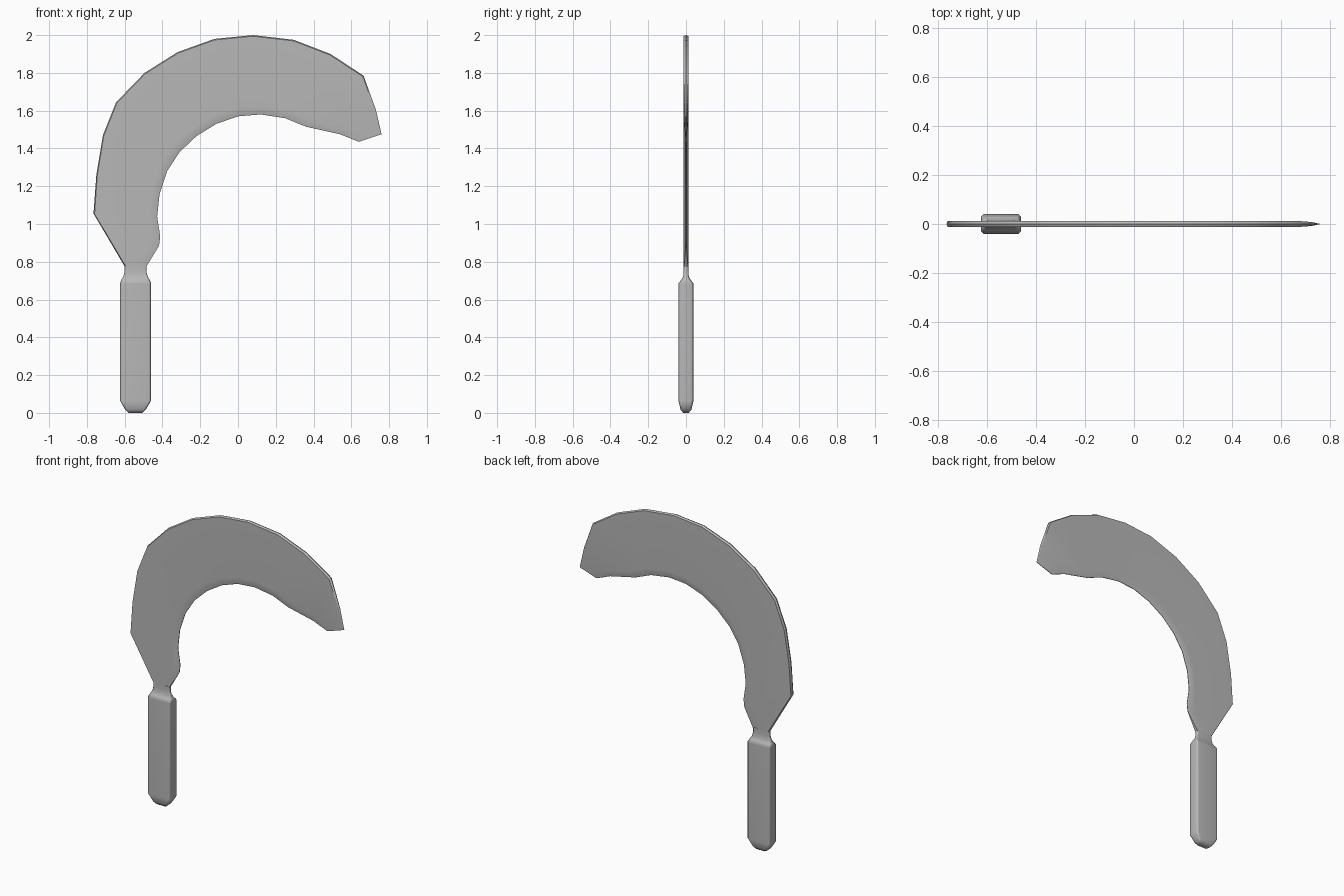
import bpy
from mathutils import Vector

if "Cube" in bpy.data.objects:
    bpy.data.objects.remove(bpy.data.objects["Cube"])

# Dark grey finish
GREY = bpy.data.materials.new("dark_grey")
GREY.diffuse_color = (.48, .48, .48, 1)
GREY.use_nodes = True
GREY.node_tree.nodes["Principled BSDF"].inputs["Base Color"].default_value = GREY.diffuse_color


def loft(name, rings, angle):
    """Skin a list of equal-length closed rings, capping both ends."""
    n = len(rings[0])
    verts = [p for r in rings for p in r]
    faces = [tuple(reversed(range(n))),
             tuple(range((len(rings) - 1) * n, len(rings) * n))]
    for i in range(len(rings) - 1):
        for j in range(n):
            k = (j + 1) % n
            faces.append((i * n + j, i * n + k, (i + 1) * n + k, (i + 1) * n + j))
    me = bpy.data.meshes.new(name)
    me.from_pydata(verts, [], faces)
    me.update()
    me.materials.append(GREY)
    ob = bpy.data.objects.new(name, me)
    bpy.context.collection.objects.link(ob)
    bpy.ops.object.select_all(action='DESELECT')
    ob.select_set(True)
    bpy.context.view_layer.objects.active = ob
    bpy.ops.object.mode_set(mode='EDIT')
    bpy.ops.mesh.select_all(action='SELECT')
    bpy.ops.mesh.normals_make_consistent(inside=False)
    bpy.ops.object.mode_set(mode='OBJECT')
    bpy.ops.object.shade_smooth_by_angle(angle=angle)
    # Keep the broad faces evenly shaded
    ob.modifiers.new("weighted", 'WEIGHTED_NORMAL').keep_sharp = True
    return ob


# Handle and neck: chamfered rectangles as (z, half width, half depth)
CX, T = -0.5425, 0.013
sections = [(0, .036, .015), (.018, .055, .029), (.065, .0825, .04),
            (.685, .0825, .04), (.705, .075, .024), (.722, .064, .015),
            (.75, .0575, T), (.78, .0575, T)]


def octagon(z, w, d):
    c = min(.012, d * .5)
    pts = [(w, d - c), (w - c, d), (c - w, d), (-w, d - c),
           (-w, c - d), (c - w, -d), (w - c, -d), (w, c - d)]
    return [(CX + x, y, z) for x, y in pts]


loft("handle", [octagon(*s) for s in sections], 1.0)

# Blade: paired points on the spine (outer) and cutting edge (inner)
outer = [(-.60, .775), (-.70, .945), (-.765, 1.055), (-.75, 1.26), (-.715, 1.47),
         (-.645, 1.645), (-.495, 1.80), (-.32, 1.91), (-.125, 1.98), (.08, 2.0),
         (.295, 1.975), (.49, 1.90), (.665, 1.785), (.73, 1.605), (.76, 1.475)]
inner = [(-.485, .775), (-.418, .885), (-.412, .935), (-.428, 1.04), (-.415, 1.16),
         (-.375, 1.28), (-.31, 1.38), (-.22, 1.465), (-.115, 1.53), (0, 1.57),
         (.12, 1.58), (.25, 1.56), (.36, 1.515), (.54, 1.475), (.64, 1.435)]
rings = []
for i, (o, e) in enumerate(zip(outer, inner)):
    o, e = Vector(o), Vector(e)
    m = e.lerp(o, min(.5, .05 / (o - e).length))      # start of the edge bevel
    s = o.lerp(e, .006 / (o - e).length)              # shoulder of the spine ridge
    t = {13: .008, 14: .0015}.get(i, T)               # tip thins out
    edge = T * .8 if i == 0 else .0015                # sharp inner edge
    rings.append([(o.x, 0, o.y), (s.x, -t, s.y), (m.x, -t, m.y), (e.x, -edge, e.y),
                  (e.x, edge, e.y), (m.x, t, m.y), (s.x, t, s.y)])
loft("blade", rings, 0.7)
